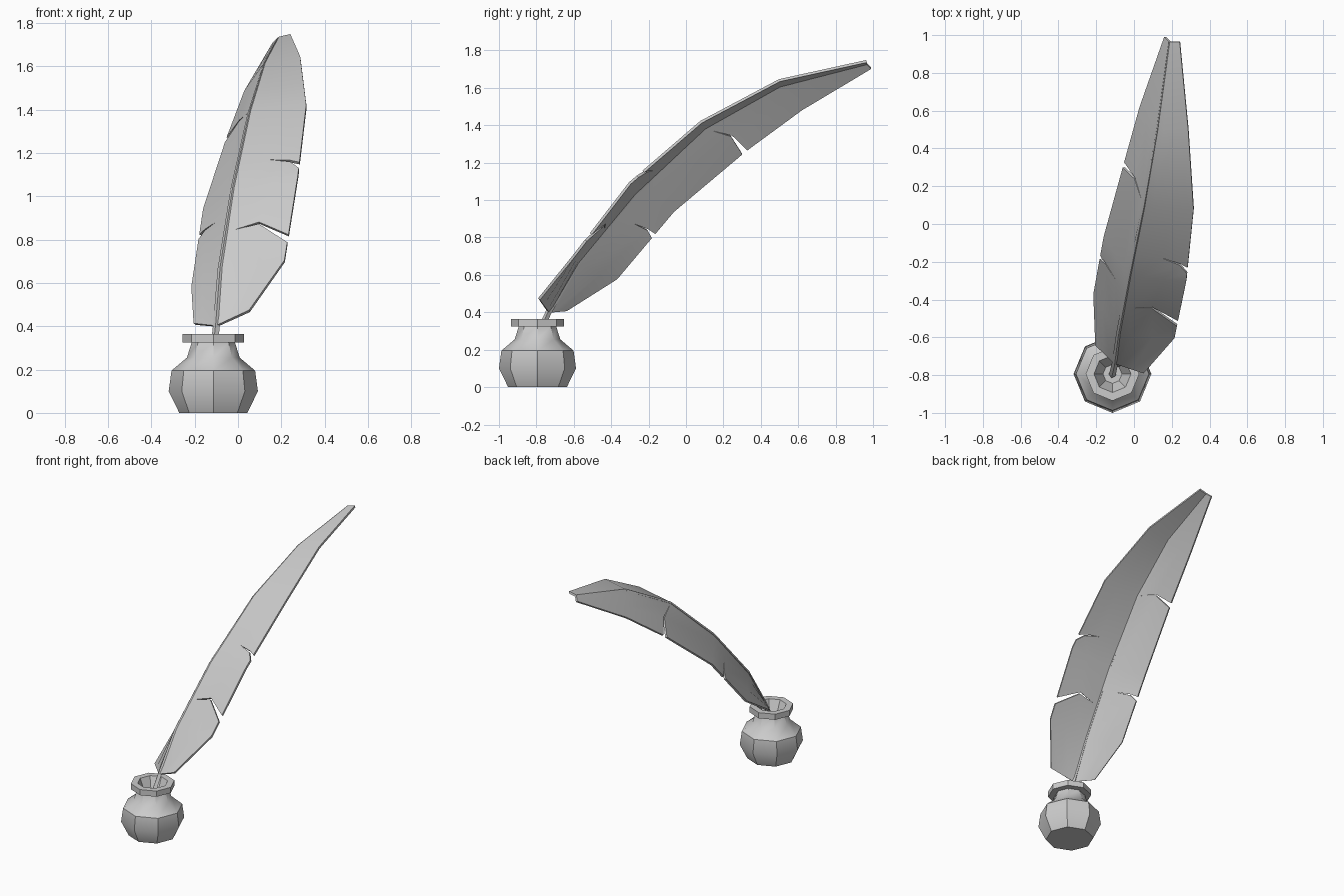
import bpy, bmesh, math
from mathutils import Vector

cube = bpy.data.objects.get("Cube")
if cube:
    bpy.data.objects.remove(cube, do_unlink=True)

grey = bpy.data.materials.new("plain_grey")
grey.use_nodes = True
COLOUR = (0.6, 0.6, 0.6, 1)
grey.diffuse_color = COLOUR
grey.node_tree.nodes["Principled BSDF"].inputs["Base Color"].default_value = COLOUR


def finish(obj, angle=40):
    """Apply modifiers, colour the part and shade it with sharp edges kept."""
    bpy.ops.object.select_all(action='DESELECT')
    obj.select_set(True)
    bpy.context.view_layer.objects.active = obj
    bpy.ops.object.convert(target='MESH')
    obj.data.materials.clear()
    obj.data.materials.append(grey)
    bpy.ops.object.shade_smooth_by_angle(angle=math.radians(angle))


def add_object(name, data):
    obj = bpy.data.objects.new(name, data)
    bpy.context.collection.objects.link(obj)
    return obj


def lathe(name, profile, centre, sides=8):
    """Closed turned shape, capped at both ends of the profile."""
    bm = bmesh.new()
    rings = []
    for r, z in profile:
        angles = [math.tau * i / sides for i in range(sides)]
        rings.append([bm.verts.new((centre[0] + r * math.cos(a),
                                    centre[1] + r * math.sin(a), z)) for a in angles])
    for low, high in zip(rings, rings[1:]):
        for i in range(sides):
            j = (i + 1) % sides
            bm.faces.new((low[i], low[j], high[j], high[i]))
    bm.faces.new(rings[0][::-1])
    bm.faces.new(rings[-1])
    mesh = bpy.data.meshes.new(name)
    bm.to_mesh(mesh)
    bm.free()
    finish(add_object(name, mesh))


# Ink pot: body, shoulder, neck, rim and funnel-shaped mouth
lathe("ink_pot", [(0.157, 0), (0.206, 0.1), (0.193, 0.195), (0.122, 0.255),
                  (0.1, 0.325), (0.142, 0.325), (0.142, 0.365), (0.098, 0.365),
                  (0.05, 0.25)], (-0.114, -0.794))

# Feather guide lines: shaft and the two outer vane edges
SHAFT = [(-.1, -.735, .4), (-.08, -.58, .665), (-.022, -.275, 1.035),
         (.055, .1, 1.385), (.125, .5, 1.61), (.19, .965, 1.73)]
RIGHT_EDGE = [(-.2, -.64, .41), (-.21, -.37, .58), (-.155, -.066, .94),
              (-.05, .315, 1.26), (.035, .62, 1.484), (.165, .99, 1.705)]
LEFT_EDGE = [(.053, -.786, .47), (.215, -.6, .7), (.277, -.3, 1.09),
             (.316, .08, 1.417), (.288, .5, 1.64), (.243, .965, 1.742)]


def along(line, t):
    i = max(0, min(int(t), len(line) - 2))
    return Vector(line[i]).lerp(Vector(line[i + 1]), t - i)


def vane(name, edge, slits):
    """Half feather; a slit is (shaft t, (u, t) root, (u, t) bend, edge t, half gap)."""
    rows = [(t, (.2, t), (.6, t), t, 0) for t in range(len(SHAFT))
            if t not in [s[0] for s in slits]]
    rows = sorted(rows + slits)
    bm = bmesh.new()

    def point(u, t):
        return bm.verts.new(along(SHAFT, t).lerp(along(edge, t), u))

    previous = None
    for t, root, bend, rim, gap in rows:
        inner = [point(0, t), point(*root)]
        lower = inner + [point(bend[0], bend[1] - gap / 4), point(1, rim - gap)]
        upper = lower
        if gap:
            upper = inner + [point(bend[0], bend[1] + gap / 4), point(1, rim + gap)]
        if previous:
            for k in range(3):
                bm.faces.new((previous[k], previous[k + 1], lower[k + 1], lower[k]))
        previous = upper
    bmesh.ops.recalc_face_normals(bm, faces=bm.faces[:])
    mesh = bpy.data.meshes.new(name)
    bm.to_mesh(mesh)
    bm.free()
    obj = add_object(name, mesh)
    solid = obj.modifiers.new("thickness", 'SOLIDIFY')
    solid.thickness = 0.014
    solid.offset = 0
    finish(obj)


vane("left_vane", LEFT_EDGE, [(1.45, (.12, 1.46), (.5, 1.5), 1.26, .045),
                              (2.3, (.5, 2.3), (.85, 2.23), 2.15, .04)])
vane("right_vane", RIGHT_EDGE, [(1.68, (.4, 1.68), (.8, 1.68), 1.64, .03),
                                (3, (.1, 3.02), (.5, 3.1), 3, .04)])

# Quill shaft: a tapering four-sided rod that dips into the pot
curve = bpy.data.curves.new("quill_shaft", 'CURVE')
curve.dimensions = '3D'
curve.bevel_depth = 0.018
curve.bevel_resolution = 0
curve.use_fill_caps = True
path = [(-.115, -.8, .26)] + SHAFT
spline = curve.splines.new('POLY')
spline.points.add(len(path) - 1)
for i, (p, co) in enumerate(zip(spline.points, path)):
    p.co = (*co, 1)
    p.radius = 1 - 0.1 * i
finish(add_object("quill_shaft", curve))
